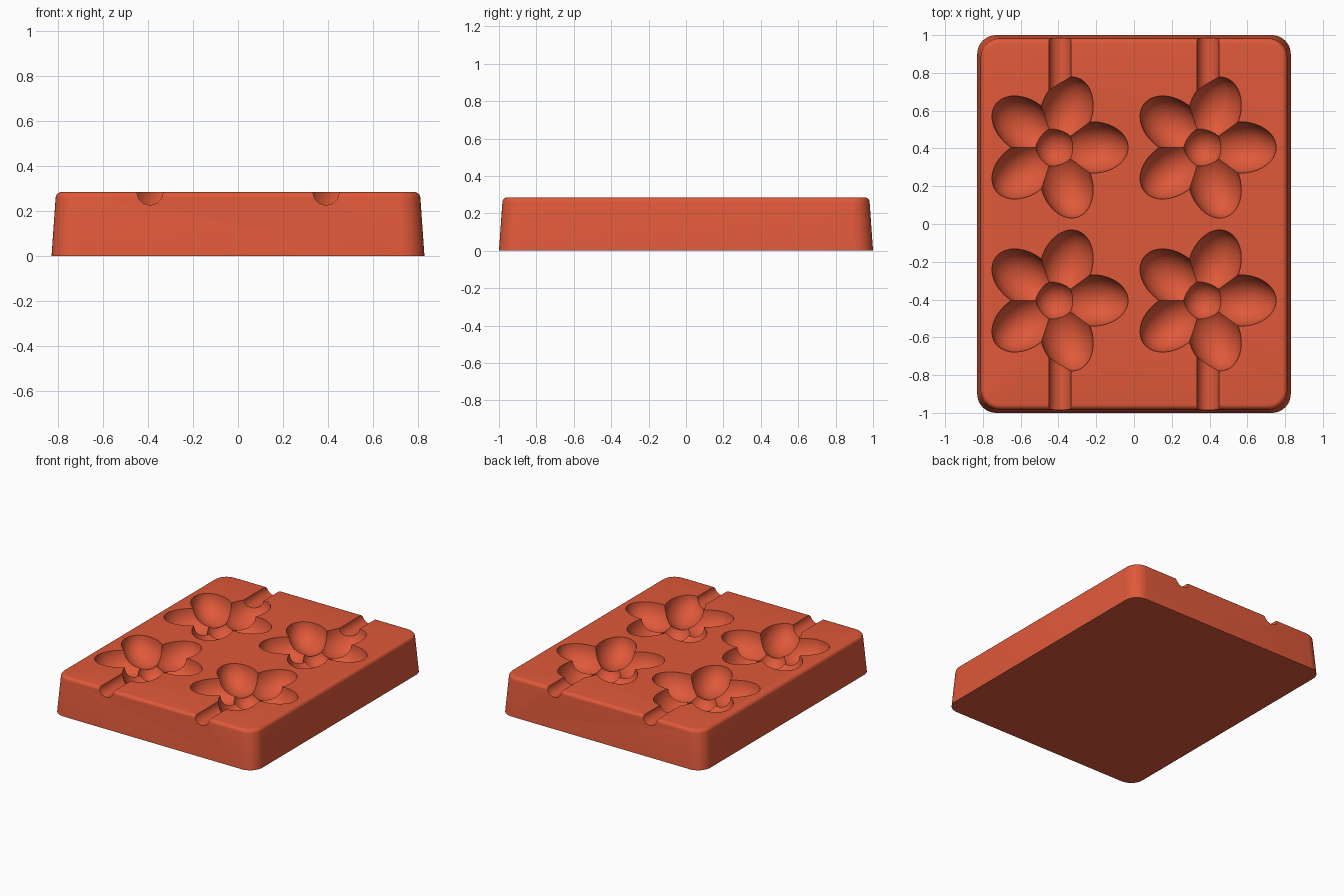
import bpy, bmesh, math
from mathutils import Matrix, Vector

if "Cube" in bpy.data.objects:
    bpy.data.objects.remove(bpy.data.objects["Cube"], do_unlink=True)

HEIGHT = 0.285
LENGTH, WIDTH = 1.0, 0.83      # half sizes at the base
DRAFT = 0.02                   # inward lean of the walls

clay = bpy.data.materials.new("terracotta_red")
clay.use_nodes = True
colour = (0.74, 0.1, 0.042, 1)
clay.diffuse_color = colour
bsdf = next(n for n in clay.node_tree.nodes if n.type == 'BSDF_PRINCIPLED')
bsdf.inputs["Base Color"].default_value = colour


def add_object(name, bm):
    mesh = bpy.data.meshes.new(name)
    bmesh.ops.recalc_face_normals(bm, faces=bm.faces)
    bm.to_mesh(mesh)
    bm.free()
    mesh.materials.append(clay)
    obj = bpy.data.objects.new(name, mesh)
    bpy.context.scene.collection.objects.link(obj)
    return obj


# Tapered block with rounded corners and a softened top rim
bm = bmesh.new()
bmesh.ops.create_cube(bm, size=2)
for v in bm.verts:
    lean = DRAFT if v.co.z > 0 else 0
    v.co = Vector((v.co.x * (WIDTH - lean), v.co.y * (LENGTH - lean),
                   HEIGHT if v.co.z > 0 else 0))
uprights = [e for e in bm.edges if abs(e.verts[0].co.z - e.verts[1].co.z) > 0.1]
bmesh.ops.bevel(bm, geom=uprights, offset=0.1, segments=10, profile=0.5, affect='EDGES')
rim = [e for e in bm.edges if all(v.co.z > HEIGHT - 0.001 for v in e.verts)]
bmesh.ops.bevel(bm, geom=rim, offset=0.024, segments=5, profile=0.5, affect='EDGES')
block = add_object("mold_block", bm)

cutters = []


def ellipsoid(name, matrix):
    bm = bmesh.new()
    bmesh.ops.create_uvsphere(bm, u_segments=40, v_segments=24, radius=1, matrix=matrix)
    cutters.append(add_object(name, bm))


def flower(cx, cy):
    # Five petals around a deeper round middle
    centre = Matrix.Translation((cx, cy, HEIGHT + 0.002))
    for i in range(5):
        ellipsoid("petal_cutter", centre @ Matrix.Rotation(math.radians(72 * i), 4, 'Z')
                  @ Matrix.Translation((0.198, 0, 0))
                  @ Matrix.Diagonal((0.19, 0.136, 0.15, 1)))
    ellipsoid("middle_cutter", centre @ Matrix.Translation((0, 0, -0.088))
              @ Matrix.Scale(0.102, 4))


def groove(x, side):
    # Half-round channel from the end wall into the flower
    bm = bmesh.new()
    place = (Matrix.Translation((x, side * 0.87, HEIGHT + 0.001))
             @ Matrix.Rotation(math.pi / 2, 4, 'X'))
    bmesh.ops.create_cone(bm, cap_ends=True, segments=40, radius1=0.058,
                          radius2=0.058, depth=0.5, matrix=place)
    cutters.append(add_object("groove_cutter", bm))


for side in (-1, 1):
    for x in (-0.392, 0.392):
        flower(x - 0.027, side * 0.405)
        groove(x, side)

# Carve the cavities, then bake the result and drop the cutters
for cutter in cutters:
    cutter.hide_render = True
    mod = block.modifiers.new("carve", 'BOOLEAN')
    mod.operation = 'DIFFERENCE'
    mod.solver = 'EXACT'
    mod.object = cutter
bpy.context.view_layer.update()
carved = bpy.data.meshes.new_from_object(
    block.evaluated_get(bpy.context.evaluated_depsgraph_get()))
block.modifiers.clear()
block.data = carved
carved.materials.clear()
carved.materials.append(clay)
for poly in carved.polygons:
    poly.material_index = 0
for cutter in cutters:
    bpy.data.objects.remove(cutter, do_unlink=True)

bpy.ops.object.select_all(action='DESELECT')
block.select_set(True)
bpy.context.view_layer.objects.active = block
bpy.ops.object.shade_smooth_by_angle(angle=math.radians(30))
